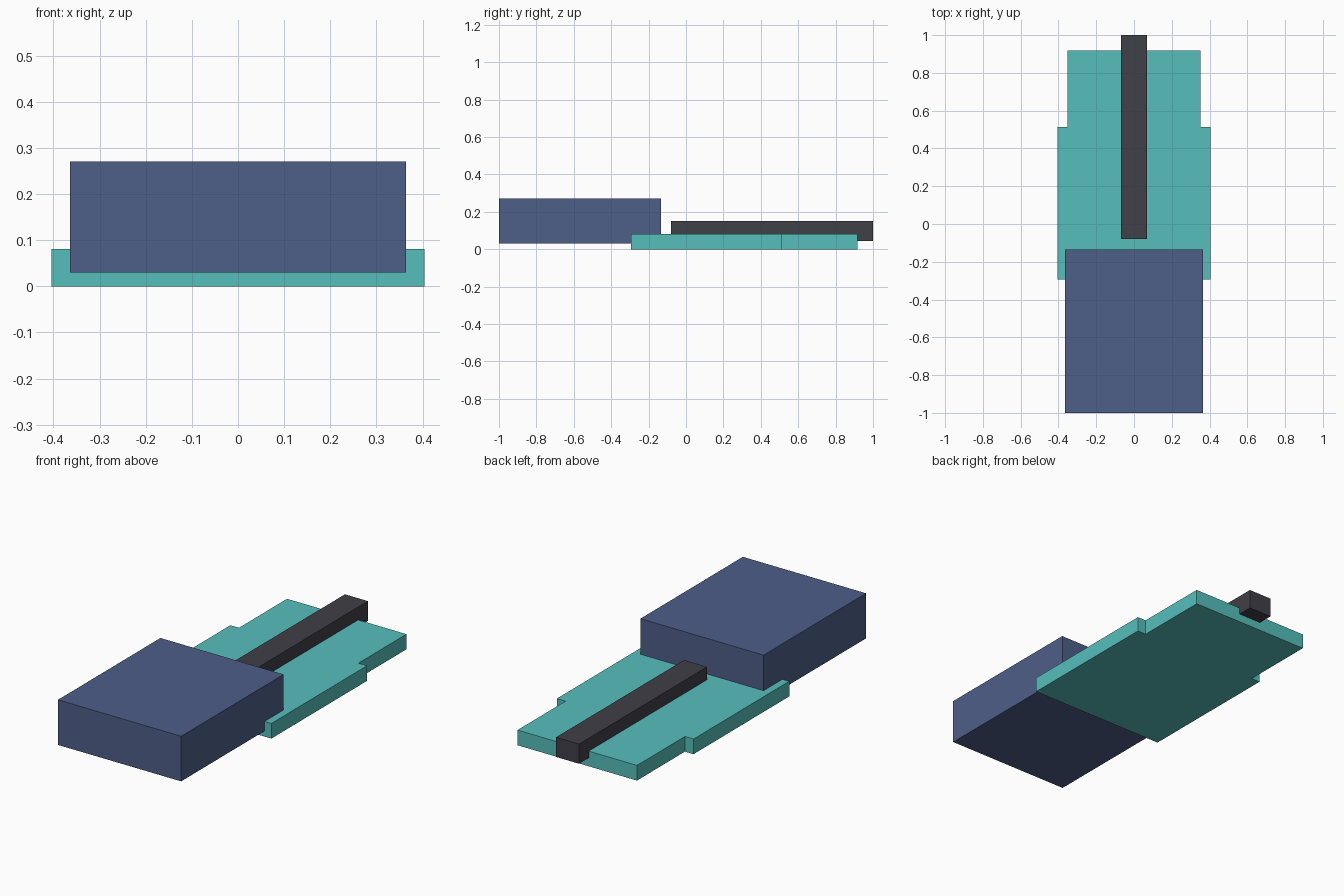
import bpy
import bmesh

cube = bpy.data.objects.get("Cube")
if cube:
    bpy.data.objects.remove(cube, do_unlink=True)


def make_material(name, rgb):
    mat = bpy.data.materials.new(name)
    mat.use_nodes = True
    color = (*rgb, 1)
    mat.diffuse_color = color
    mat.node_tree.nodes["Principled BSDF"].inputs["Base Color"].default_value = color
    return mat


def extrude_outline(name, half_outline, bottom, top, mat):
    """Mirror a right-hand outline across x and extrude it upward."""
    outline = half_outline + [(-x, y) for x, y in reversed(half_outline)]
    bm = bmesh.new()
    base = bm.faces.new([bm.verts.new((x, y, bottom)) for x, y in outline])
    result = bmesh.ops.extrude_face_region(bm, geom=[base], use_keep_orig=True)
    raised = [v for v in result["geom"] if isinstance(v, bmesh.types.BMVert)]
    bmesh.ops.translate(bm, verts=raised, vec=(0, 0, top - bottom))
    bmesh.ops.recalc_face_normals(bm, faces=bm.faces)
    mesh = bpy.data.meshes.new(name)
    bm.to_mesh(mesh)
    bm.free()
    mesh.materials.append(mat)
    obj = bpy.data.objects.new(name, mesh)
    bpy.context.collection.objects.link(obj)
    return obj


teal = make_material("teal", (0.093, 0.52, 0.5))
blue = make_material("slate_blue", (0.076, 0.112, 0.25))
charcoal = make_material("charcoal", (0.051, 0.05, 0.065))

# Stepped base plate, narrower at the back
extrude_outline("base_plate",
                [(0.404, -0.295), (0.404, 0.513), (0.353, 0.513), (0.353, 0.918)],
                0, 0.081, teal)

# Large block overlapping the front of the plate
extrude_outline("front_block", [(0.364, -1), (0.364, -0.135)], 0.03, 0.271, blue)

# Long bar running along the plate and past its back edge
extrude_outline("center_bar", [(0.068, -0.08), (0.068, 1)], 0.045, 0.15, charcoal)
